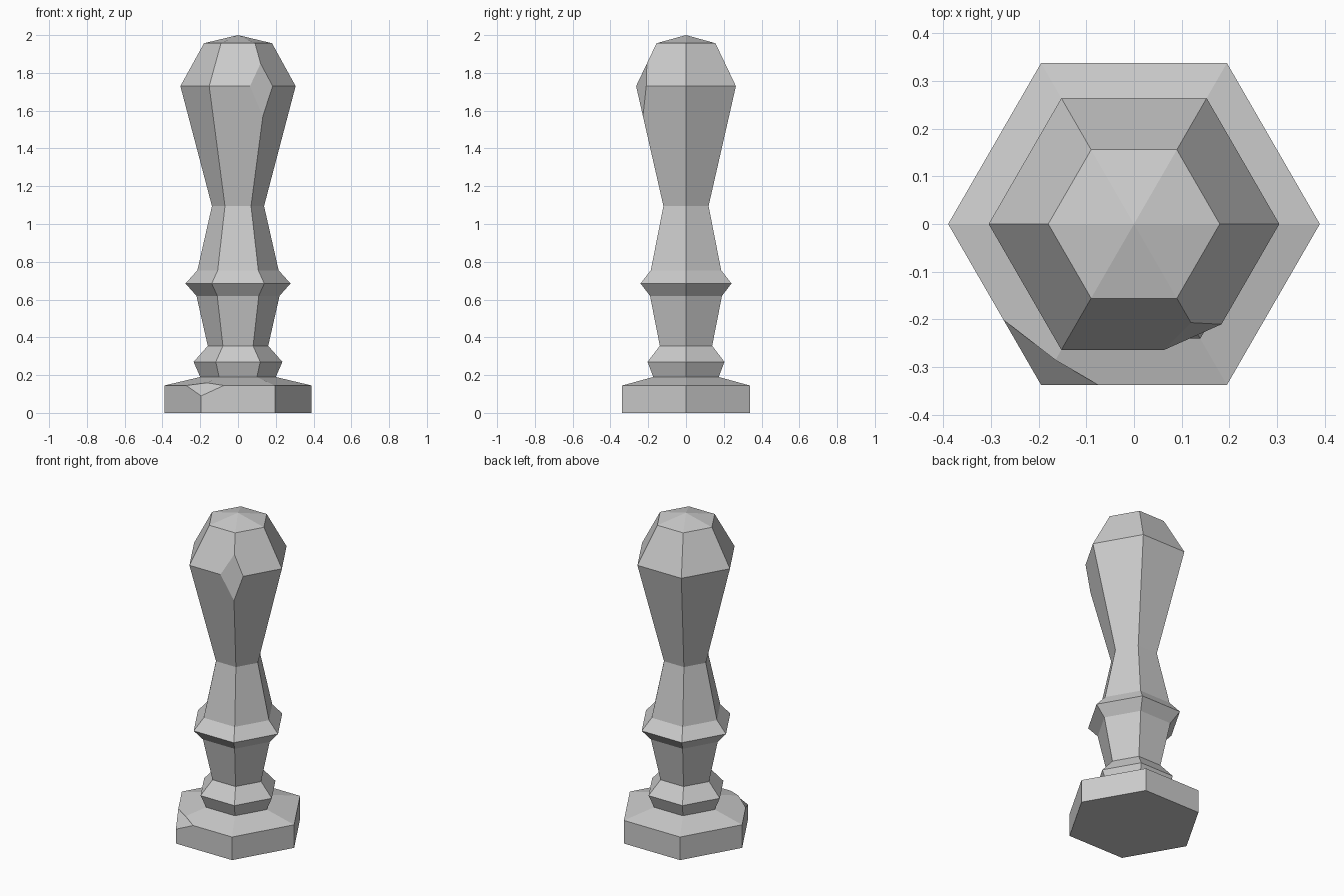
import bpy, bmesh, math
from mathutils import Vector

if "Cube" in bpy.data.objects:
    bpy.data.objects.remove(bpy.data.objects["Cube"])

SIDES = 6
# (radius, height) from the foot to the shoulder of the knob
PROFILE = [(0.39, 0), (0.39, 0.145), (0.20, 0.19), (0.235, 0.27), (0.16, 0.355),
           (0.22, 0.62), (0.278, 0.685), (0.215, 0.755), (0.138, 1.095),
           (0.305, 1.73), (0.18, 1.957)]


def chip(bm, vert, left, right, up, down):
    """Knock a corner off, cutting each edge at its own distance."""
    origin = vert.co.copy()
    cuts = []
    for e in list(vert.link_edges):
        d = e.other_vert(vert).co - origin
        if abs(d.z) < 1e-4:
            dist = right if d.x > 0 else left
        else:
            dist = up if d.z > 0 else down
        cuts.append(bmesh.utils.edge_split(e, vert, dist / d.length)[1])
    for f in list(vert.link_faces):
        a, b = [v for v in cuts if v in f.verts]
        bmesh.utils.face_split(f, a, b)
    bmesh.ops.dissolve_verts(bm, verts=[vert])


# Turned six-sided handle: rings bridged from the foot to a shallow point
bm = bmesh.new()
rings = [[bm.verts.new((r * math.cos(k * math.tau / SIDES),
                        r * math.sin(k * math.tau / SIDES), z))
          for k in range(SIDES)] for r, z in PROFILE]
for lo, hi in zip(rings, rings[1:]):
    for k in range(SIDES):
        n = (k + 1) % SIDES
        bm.faces.new((lo[k], lo[n], hi[n], hi[k]))
bm.faces.new(rings[0][::-1])
tip = bm.verts.new((0, 0, 2))
for k in range(SIDES):
    bm.faces.new((rings[-1][k], rings[-1][(k + 1) % SIDES], tip))

# Chipped corners on the foot and the knob
chip(bm, rings[1][4], 0.158, 0.12, 0.062, 0.055)
chip(bm, rings[9][5], 0.089, 0.062, 0.137, 0.165)
bmesh.ops.recalc_face_normals(bm, faces=bm.faces)

mesh = bpy.data.meshes.new("turned_post")
bm.to_mesh(mesh)
bm.free()
post = bpy.data.objects.new("turned_post", mesh)
bpy.context.collection.objects.link(post)

stone = bpy.data.materials.new("grey stone")
stone.diffuse_color = (0.6, 0.6, 0.6, 1)
stone.use_nodes = True
stone.node_tree.nodes["Principled BSDF"].inputs["Base Color"].default_value = stone.diffuse_color
mesh.materials.append(stone)
